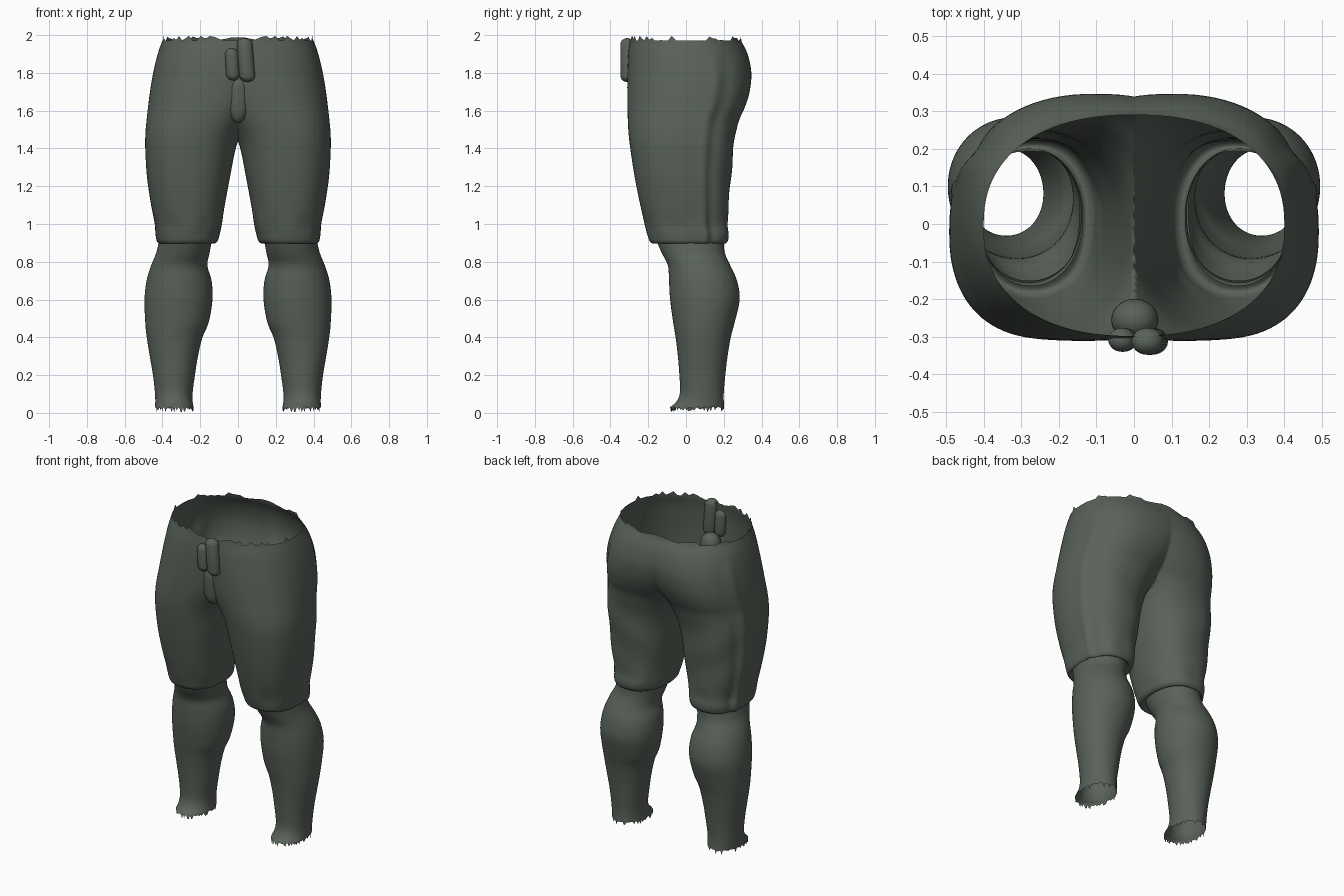
import bpy, bmesh, math, random
from math import cos, sin, pi, exp

random.seed(4)
SIDES = 96

cube = bpy.data.objects.get("Cube")
if cube:
    bpy.data.objects.remove(cube, do_unlink=True)

cloth = bpy.data.materials.new("dark grey green")
cloth.use_nodes = True
COLOUR = (0.10, 0.122, 0.10, 1)
cloth.diffuse_color = COLOUR
bsdf = cloth.node_tree.nodes["Principled BSDF"]
bsdf.inputs["Base Color"].default_value = COLOUR
bsdf.inputs["Roughness"].default_value = 0.9


def catmull(rows, steps):
    """Smoothly resample a list of section rows."""
    out = []
    for i in range(len(rows) - 1):
        quad = [rows[max(0, min(len(rows) - 1, i + k))] for k in (-1, 0, 1, 2)]
        for s in range(steps):
            t = s / steps
            out.append([b + 0.5 * t * (c - a + t * (2*a - 5*b + 4*c - d + t * (3*(b - c) + d - a)))
                        for a, b, c, d in zip(*quad)])
    return out + [list(rows[-1])]


def finish(name, bm, mirrored):
    mesh = bpy.data.meshes.new(name)
    bm.to_mesh(mesh)
    bm.free()
    mesh.materials.append(cloth)
    obj = bpy.data.objects.new(name, mesh)
    bpy.context.collection.objects.link(obj)
    if mirrored:
        mod = obj.modifiers.new("mirror", "MIRROR")
        mod.merge_threshold = 0.002
    for p in mesh.polygons:
        p.use_smooth = True
    return obj


def loft(name, rows, power, relief, ragged):
    """Open tube through rows of (z, inner x, outer x, front y, back y)."""
    bm = bmesh.new()
    sections = catmull(rows, 5)
    rings = []
    for n, (z, x0, x1, y0, y1) in enumerate(sections):
        end = (ragged == "top" and n == len(sections) - 1) or (ragged == "bottom" and n == 0)
        ring = []
        for i in range(SIDES):
            a = 2 * pi * i / SIDES
            c, s = cos(a), sin(a)
            grow = relief(a, z)
            x = (x0 + x1) / 2 + ((x1 - x0) / 2 + grow) * math.copysign(abs(c) ** (2 / power), c)
            y = (y0 + y1) / 2 + ((y1 - y0) / 2 + grow) * math.copysign(abs(s) ** (2 / power), s)
            dz = 0
            if end:  # torn edge
                dz = random.random() ** 4 * 0.028 * (1 if ragged == "top" else -1)
            ring.append(bm.verts.new((x, y, z + dz)))
        rings.append(ring)
    for low, high in zip(rings, rings[1:]):
        for i in range(SIDES):
            j = (i + 1) % SIDES
            bm.faces.new((low[i], low[j], high[j], high[i]))
    # keep only the left half; the two legs join along the middle seam
    bmesh.ops.bisect_plane(bm, geom=bm.verts[:] + bm.edges[:] + bm.faces[:], dist=0.0001,
                           plane_co=(0, 0, 0), plane_no=(1, 0, 0), clear_inner=True)
    return finish(name, bm, True)


def cloth_relief(a, z):
    """Outer side seam plus soft folds in the fabric."""
    fade = max(0, min(1, (1.95 - z) / 0.2))
    seam = 0.009 * exp(-((a - 0.38) / 0.09) ** 2) - 0.006 * exp(-((a - 0.6) / 0.12) ** 2)
    back = max(0, sin(a))
    folds = 0.004 * back * sin(22 * z + 3 * a) * exp(-((z - 1.3) / 0.25) ** 2)
    gathers = 0.003 * sin(7 * a) * exp(-((z - 0.98) / 0.06) ** 2)
    return fade * (seam + folds) + gathers


# breeches, from the tucked hem up to the open waist
loft("breeches", [
    (0.915, 0.145, 0.41, -0.150, 0.195),
    (0.897, 0.128, 0.417, -0.175, 0.207),
    (0.910, 0.108, 0.430, -0.192, 0.222),
    (0.945, 0.098, 0.436, -0.203, 0.228),
    (1.000, 0.086, 0.440, -0.217, 0.222),
    (1.100, 0.070, 0.460, -0.242, 0.227),
    (1.250, 0.042, 0.482, -0.272, 0.237),
    (1.400, 0.012, 0.491, -0.295, 0.252),
    (1.480, -0.02, 0.490, -0.304, 0.264),
    (1.550, -0.07, 0.484, -0.308, 0.280),
    (1.620, -0.13, 0.476, -0.310, 0.312),
    (1.700, -0.19, 0.466, -0.311, 0.337),
    (1.800, -0.26, 0.449, -0.310, 0.346),
    (1.900, -0.33, 0.425, -0.306, 0.326),
    (1.972, -0.40, 0.400, -0.298, 0.290)], 2.3, cloth_relief, "top")

# stockings, from the torn ankle up into the hem
loft("stockings", [
    (0.030, 0.235, 0.440, -0.085, 0.202),
    (0.060, 0.240, 0.438, -0.050, 0.200),
    (0.110, 0.240, 0.440, -0.032, 0.200),
    (0.200, 0.228, 0.450, -0.035, 0.208),
    (0.300, 0.212, 0.467, -0.043, 0.220),
    (0.400, 0.188, 0.483, -0.055, 0.237),
    (0.480, 0.155, 0.491, -0.068, 0.258),
    (0.600, 0.135, 0.495, -0.084, 0.284),
    (0.700, 0.140, 0.484, -0.090, 0.270),
    (0.780, 0.162, 0.460, -0.096, 0.235),
    (0.850, 0.150, 0.432, -0.130, 0.205),
    (0.930, 0.135, 0.415, -0.165, 0.200)], 2.05, lambda a, z: 0, "bottom")


def capsule(name, centre, radii, half, lean=0.0, taper=0.0):
    """Rounded upright roll with straight middle, optional lean and taper."""
    bm = bmesh.new()
    bmesh.ops.create_uvsphere(bm, u_segments=24, v_segments=17, radius=1)
    for v in bm.verts:
        z = v.co.z * radii[2] + math.copysign(half, v.co.z) * (abs(v.co.z) > 0.01)
        k = 1 + taper * z
        v.co = (centre[0] + v.co.x * radii[0] * k + lean * z,
                centre[1] + v.co.y * radii[1] * k, centre[2] + z)
    return finish(name, bm, False)


# hanging rolls at the front opening, and the pouch of cloth beneath
capsule("right_front_roll", (-0.030, -0.308, 1.845), (0.036, 0.032, 0.035), 0.05, -0.05)
capsule("left_front_roll", (0.042, -0.312, 1.868), (0.042, 0.036, 0.036), 0.08, -0.08)
capsule("front_pouch", (0.002, -0.255, 1.665), (0.058, 0.052, 0.08), 0.05, 0.0, 1.5)
